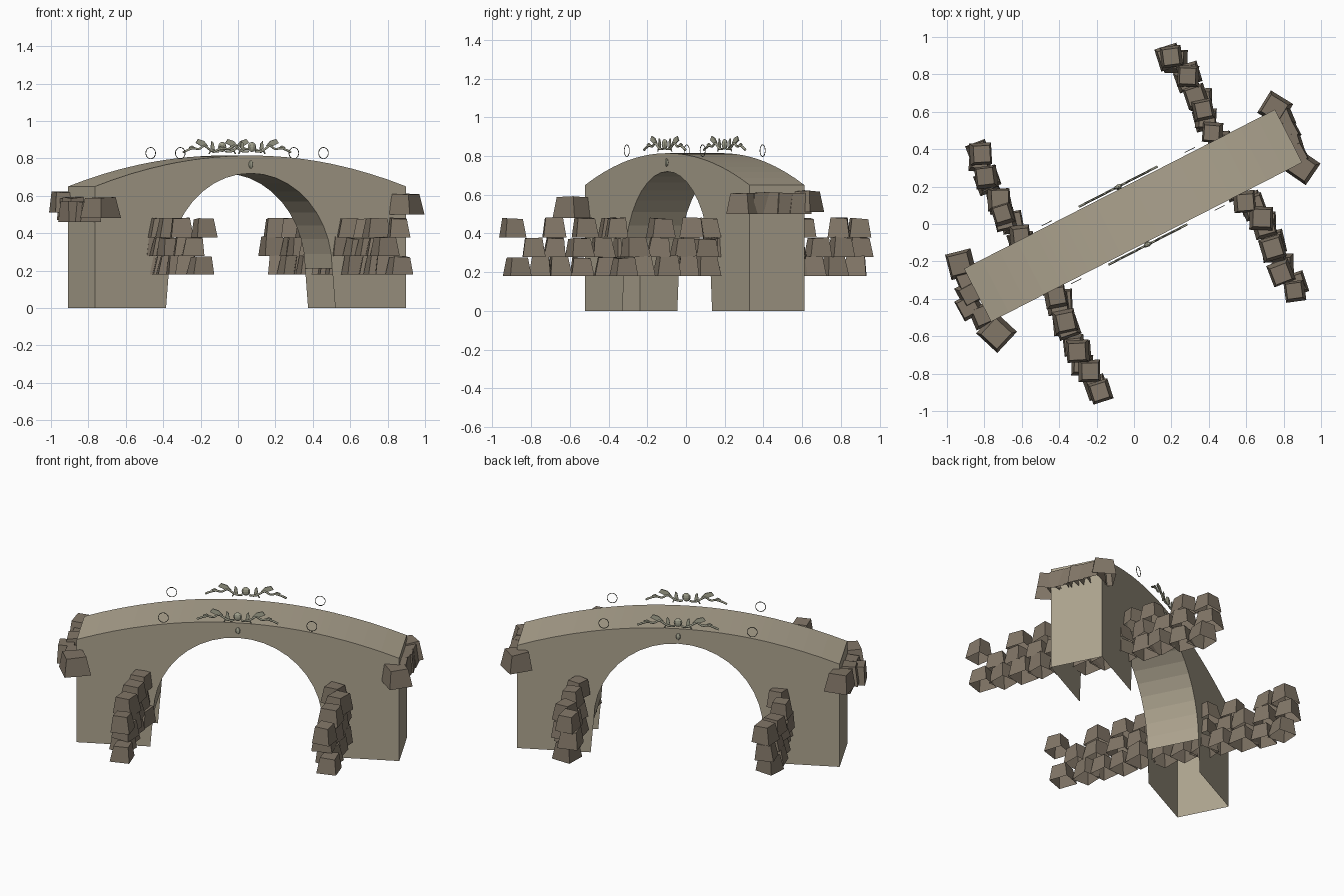
import bpy, bmesh, random
from math import sin, cos, pi, radians
from mathutils import Matrix, Vector

if "Cube" in bpy.data.objects:
    bpy.data.objects.remove(bpy.data.objects["Cube"])

random.seed(4)
ROT = radians(27.1)
M = Matrix.Translation((-0.005, 0.045, 0)) @ Matrix.Rotation(ROT, 4, 'Z')
HALF_L, HALF_W = 0.934, 0.159


def mat(name, col):
    m = bpy.data.materials.new(name)
    m.diffuse_color = (*col, 1)
    m.use_nodes = True
    m.node_tree.nodes["Principled BSDF"].inputs["Base Color"].default_value = m.diffuse_color
    return m


stone = mat("tan_stone", (0.42, 0.37, 0.275))
rock_m = mat("brown_rock", (0.22, 0.18, 0.135))
bronze = mat("grey_green_metal", (0.40, 0.40, 0.30))
dark = mat("dark_metal", (0.14, 0.14, 0.11))


def finish(bm, name, m, world=None):
    me = bpy.data.meshes.new(name)
    bm.to_mesh(me)
    bm.free()
    me.materials.append(m)
    ob = bpy.data.objects.new(name, me)
    bpy.context.collection.objects.link(ob)
    if world:
        ob.matrix_world = world
    return ob


# Bridge shell: columns of (position, lower height), open underneath
def deck(u):
    return 0.815 - 0.165 * (u / HALF_L) ** 2


N = 20
pier = [(-HALF_L + i * (HALF_L - 0.508) / 4, 0) for i in range(5)]
arch = [(-0.49 * cos(pi * i / N), 0.21 + 0.51 * sin(pi * i / N)) for i in range(N + 1)]
cols = pier + arch + [(-u, z) for u, z in reversed(pier)]
bm = bmesh.new()
grid = [[bm.verts.new(p) for p in ((u, -HALF_W, z), (u, -HALF_W, deck(u)),
                                   (u, HALF_W, deck(u)), (u, HALF_W, z))] for u, z in cols]
for i in range(len(cols) - 1):
    a, b = grid[i], grid[i + 1]
    bm.faces.new((a[0], b[0], b[1], a[1]))          # front wall
    bm.faces.new((a[1], b[1], b[2], a[2]))          # deck
    bm.faces.new((a[2], b[2], b[3], a[3]))          # back wall
    if len(pier) <= i < len(pier) + N:
        bm.faces.new((a[3], b[3], b[0], a[0]))      # vault
bm.faces.new(list(reversed(grid[0])))
bm.faces.new(grid[-1])
bmesh.ops.recalc_face_normals(bm, faces=bm.faces)
finish(bm, "bridge", stone, M)


# Rocks: tapered blocks, open underneath, with slightly uneven tops
def rock(bm, x, y, z, w, h, yaw):
    mt = Matrix.Translation((x, y, z + h / 2)) @ Matrix.Rotation(yaw + pi / 4, 4, 'Z')
    vs = bmesh.ops.create_cone(bm, cap_ends=True, segments=4, radius1=w * 0.707,
                               radius2=w * 0.53, depth=h, matrix=mt)["verts"]
    base = next(f for f in vs[0].link_faces if all(v.co.z < z + h / 2 for v in f.verts)) \
        if vs[0].co.z < z + h / 2 else \
        next(f for v in vs for f in v.link_faces if all(w_.co.z < z + h / 2 for w_ in f.verts))
    bmesh.ops.delete(bm, geom=[base], context='FACES_ONLY')
    shift = Vector((random.uniform(-.008, .008), random.uniform(-.008, .008), 0))
    for v in vs:
        if v.co.z > z + h / 2:
            v.co += shift + Vector((0, 0, random.uniform(-.005, .005)))


def walk(path, start, step):
    """Points at even distances along a polyline."""
    pos = start
    for p, q in zip(path, path[1:]):
        p, q = Vector(p), Vector(q)
        n = (q - p).length
        while pos <= n:
            yield p.lerp(q, pos / n)
            pos += step
        pos -= n


# Bank walls: two even courses and a looser top course, passing through the piers
banks = {
    "left_bank_rocks": [(-.82, .375), (-.79, .25), (-.70, .05), (-.61, -.06), (-.53, -.2),
                        (-.42, -.39), (-.37, -.52), (-.30, -.68), (-.18, -.895)],
    "right_bank_rocks": [(.20, .895), (.29, .79), (.37, .61), (.42, .49), (.51, .3),
                         (.59, .12), (.68, .03), (.74, -.13), (.86, -.36)],
}
for name, path in banks.items():
    bm = bmesh.new()
    for z, start, step in ((.18, .03, .124), (.278, .0, .131)):
        for p in walk(path, start, step):
            rock(bm, p.x + random.uniform(-.02, .02), p.y + random.uniform(-.01, .01), z,
                 random.uniform(.11, .125), random.uniform(.095, .105), random.uniform(-.1, .4))
    for x, y in path:
        rock(bm, x, y, .378, random.uniform(.105, .125), .1, random.uniform(-.1, .4))
    finish(bm, name, rock_m)

# End rocks: big blocks at the outer corners, smaller ones between
ends = {
    "left_end_rocks": [(-.925, -.215, .51, .14, .25), (-.89, -.29, .47, .12, .4), (-.88, -.37, .48, .12, .5),
                       (-.88, -.44, .46, .12, .5), (-.81, -.49, .46, .12, .4), (-.735, -.58, .48, .155, -.75)],
    "right_end_rocks": [(.755, .618, .51, .14, -.55), (.79, .57, .50, .12, .4), (.815, .50, .50, .12, .5),
                        (.84, .43, .50, .12, .3), (.86, .37, .50, .12, .5), (.90, .305, .50, .14, -.6)],
}
for name, rocks in ends.items():
    bm = bmesh.new()
    for x, y, z, w, yaw in rocks:
        rock(bm, x, y, z, w, .11, yaw)
    finish(bm, name, rock_m)


# Thin tubes for rings and vine stems (local u, z in the plane of the wall)
def tube(name, pts, v, r, m, closed=False):
    cu = bpy.data.curves.new(name, 'CURVE')
    cu.dimensions = '3D'
    cu.bevel_depth, cu.bevel_resolution, cu.resolution_u = r, 1, 4
    sp = cu.splines.new('NURBS')
    sp.points.add(len(pts) - 1)
    for sp_pt, (u, z) in zip(sp.points, pts):
        sp_pt.co = (u, v, z, 1)
    sp.use_cyclic_u, sp.use_endpoint_u, sp.order_u = closed, not closed, 3
    cu.materials.append(m)
    ob = bpy.data.objects.new(name, cu)
    bpy.context.collection.objects.link(ob)
    ob.matrix_world = M


def blob(bm, u, v, z, su, sv, sz):
    bmesh.ops.create_uvsphere(bm, u_segments=8, v_segments=6, radius=1,
                              matrix=Matrix.Translation((u, v, z)) @ Matrix.Diagonal((su, sv, sz, 1)))


def leaf(bm, v, pts):
    """Flat leaf with a little thickness."""
    f = bm.faces.new([bm.verts.new((u, v - .003, z)) for u, z in pts])
    for e in bmesh.ops.extrude_face_region(bm, geom=[f])["geom"]:
        if isinstance(e, bmesh.types.BMVert):
            e.co.y += .006


for side, tag in ((-1, "front"), (1, "back")):
    v = side * 0.174
    leaves = bmesh.new()
    for s in (-1, 1):
        ring = [(s * .43 + .03 * cos(2 * pi * i / 12), .828 + .031 * sin(2 * pi * i / 12)) for i in range(12)]
        tube(tag + "_ring", ring, v, .002, dark, True)
        mir = lambda pts: [(s * u, z) for u, z in pts]
        # main stem, foot and tendril
        tube(tag + "_stem", mir([(.02, .838), (.05, .832), (.08, .85), (.11, .872), (.14, .845), (.18, .86), (.235, .832)]),
             v, .006, bronze)
        tube(tag + "_foot", mir([(.06, .845), (.075, .838), (.078, .824)]), v, .004, bronze)
        leaf(leaves, v, mir([(.085, .865), (.11, .893), (.145, .903), (.16, .882), (.125, .866)]))
        leaf(leaves, v, mir([(.045, .84), (.052, .88), (.064, .892), (.07, .855)]))
        leaf(leaves, v, mir([(.15, .85), (.18, .868), (.20, .86), (.19, .848)]))
    bmesh.ops.recalc_face_normals(leaves, faces=leaves.faces)
    finish(leaves, tag + "_leaves", bronze, M)
    bud = bmesh.new()
    blob(bud, 0, v, .861, .025, .012, .027)
    finish(bud, tag + "_bud", bronze, M)
    # drop on the wall above the arch
    drop = bmesh.new()
    mt = Matrix.Translation((0, side * (HALF_W + .004), .767))
    blob(drop, 0, side * (HALF_W + .004), .767, .014, .008, .021)
    finish(drop, tag + "_drop", bronze, M)
